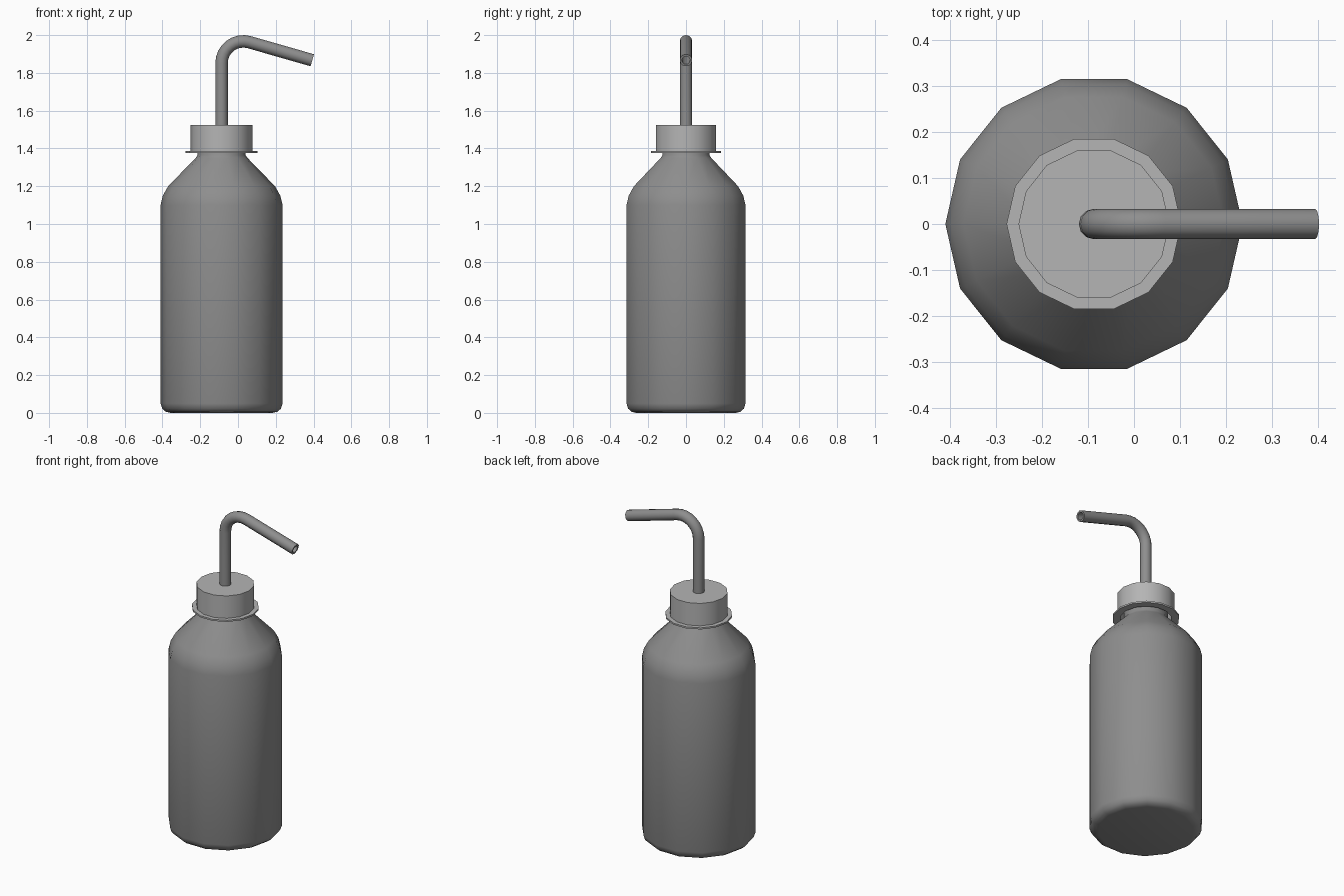
import bpy, bmesh, math
from mathutils import Vector

if "Cube" in bpy.data.objects:
    bpy.data.objects.remove(bpy.data.objects["Cube"], do_unlink=True)

AXIS_X = -0.087   # the bottle stands off centre, balanced by the spout
SIDES = 14


def material(name, grey):
    m = bpy.data.materials.new(name)
    m.use_nodes = True
    colour = (grey, grey, grey, 1)
    m.diffuse_color = colour
    m.node_tree.nodes["Principled BSDF"].inputs["Base Color"].default_value = colour
    return m


def skin(name, rings, mat, closed=False, caps=True):
    """Join equal rings of points into one smooth-shaded surface."""
    bm = bmesh.new()
    loops = [[bm.verts.new(p) for p in ring] for ring in rings]
    pairs = list(zip(loops, loops[1:]))
    if closed:
        pairs.append((loops[-1], loops[0]))
    for a, b in pairs:
        n = len(a)
        for i in range(n):
            j = (i + 1) % n
            bm.faces.new((a[i], a[j], b[j], b[i]))
    if caps and not closed:
        bm.faces.new(loops[0])
        bm.faces.new(loops[-1])
    bmesh.ops.recalc_face_normals(bm, faces=bm.faces)
    mesh = bpy.data.meshes.new(name)
    bm.to_mesh(mesh)
    bm.free()
    mesh.materials.append(mat)
    obj = bpy.data.objects.new(name, mesh)
    bpy.context.collection.objects.link(obj)
    bpy.ops.object.select_all(action='DESELECT')
    obj.select_set(True)
    bpy.context.view_layer.objects.active = obj
    bpy.ops.object.shade_smooth_by_angle(angle=math.radians(40))
    return obj


def lathe(name, profile, mat, closed=False):
    turns = [math.tau * i / SIDES for i in range(SIDES)]
    rings = [[(AXIS_X + r * math.cos(t), r * math.sin(t), z) for t in turns]
             for r, z in profile]
    return skin(name, rings, mat, closed)


dark = material("dark grey plastic", 0.27)
light = material("light grey plastic", 0.46)

# Bottle body with rounded base, shoulder and neck
lathe("bottle_body", [(0.27, 0), (0.295, 0.006), (0.314, 0.022), (0.323, 0.05),
                      (0.323, 1.10), (0.311, 1.15), (0.283, 1.20),
                      (0.137, 1.35), (0.127, 1.365), (0.127, 1.50)], dark)

# Screw cap, open underneath
lathe("cap", [(0.164, 1.385), (0.164, 1.525), (0.03, 1.525),
              (0.03, 1.51), (0.145, 1.51), (0.145, 1.385)], light, closed=True)

# Thin collar ring below the cap
lathe("collar_ring", [(0.145, 1.376), (0.19, 1.376), (0.19, 1.386), (0.145, 1.386)],
      light, closed=True)

# Bent spout: straight riser, arc, then a downward sloping end
BEND, BEND_Z, TURN = 0.115, 1.852, math.radians(106)
path = [(Vector((AXIS_X, 0, 1.50)), 0)]
for k in range(9):
    a = TURN * k / 8
    path.append((Vector((AXIS_X + BEND * (1 - math.cos(a)), 0,
                         BEND_Z + BEND * math.sin(a))), a))
along = Vector((math.sin(TURN), 0, math.cos(TURN)))
path.append((path[-1][0] + along * 0.347, TURN))


def tube_ring(centre, angle, radius, sides=12):
    out = Vector((-math.cos(angle), 0, math.sin(angle)))
    side = Vector((0, 1, 0))
    return [centre + radius * (out * math.cos(t) + side * math.sin(t))
            for t in (math.tau * i / sides for i in range(sides))]


rings = [tube_ring(p, a, 0.033) for p, a in path]
rings += [tube_ring(p, a, 0.022) for p, a in reversed(path)]
skin("spout_tube", rings, dark, closed=True)
